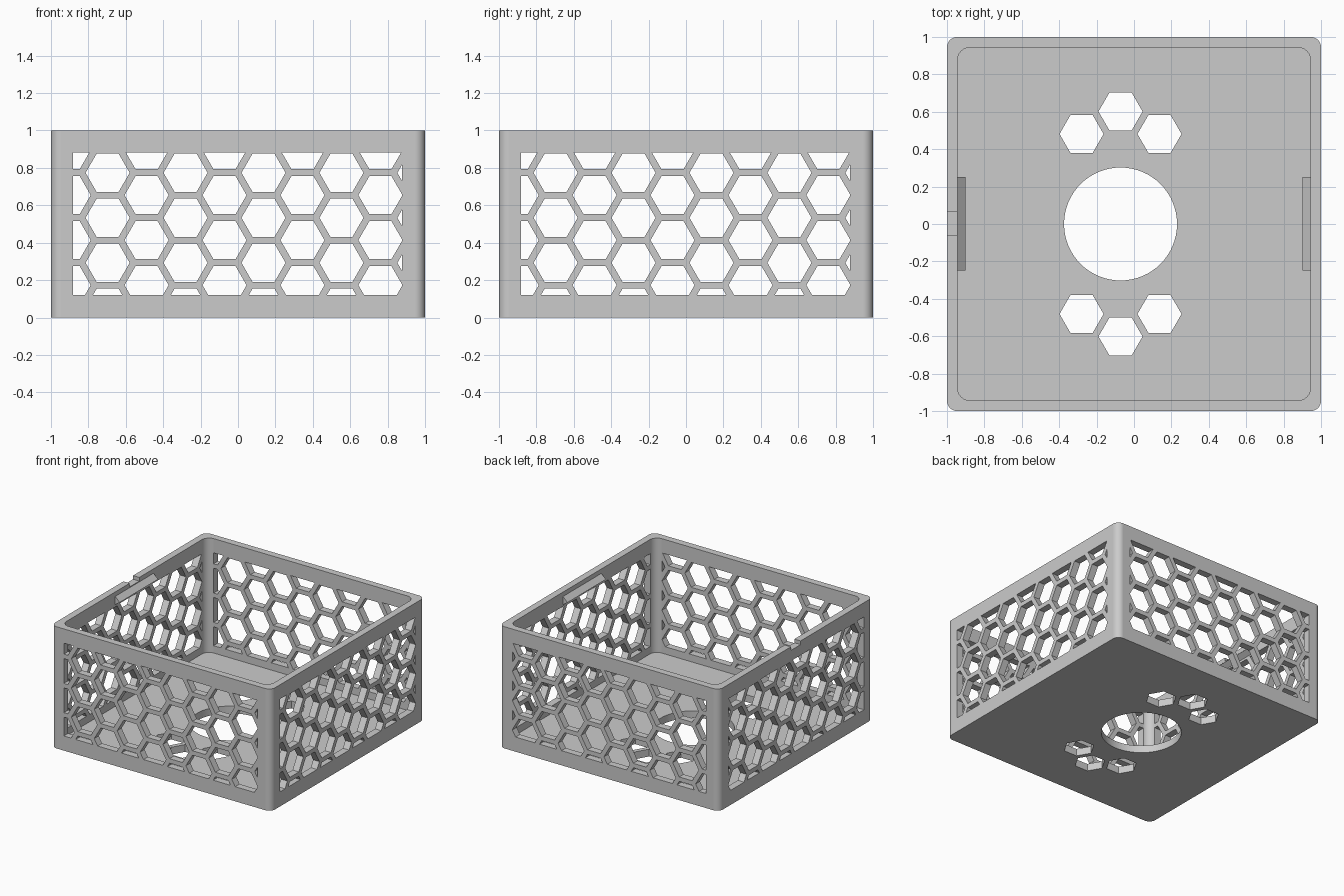
import bpy, bmesh, math
from mathutils import Matrix, Vector

cube = bpy.data.objects.get("Cube")
if cube:
    bpy.data.objects.remove(cube, do_unlink=True)

grey = bpy.data.materials.new("plain_grey")
grey.use_nodes = True
COLOUR = (0.6, 0.6, 0.6, 1)
grey.diffuse_color = COLOUR
grey.node_tree.nodes["Principled BSDF"].inputs["Base Color"].default_value = COLOUR

WALL, FLOOR = 0.057, 0.06
PITCH = 0.2406                      # honeycomb spacing
STEP = PITCH * math.sqrt(3) / 2     # column spacing
HEX_R = 0.204 / math.sqrt(3)        # corner radius of one cell
CENTRE = -0.072                     # middle column of the honeycomb

# Axis maps from the drawing plane (u, v, depth) to the model
FLAT = Matrix.Identity(3)
ALONG_X = Matrix(((1, 0, 0), (0, 0, 1), (0, 1, 0)))
ALONG_Y = Matrix(((0, 0, 1), (1, 0, 0), (0, 1, 0)))


def ring(u, v, r, n):
    return [(u + r * math.cos(math.tau * i / n), v + r * math.sin(math.tau * i / n))
            for i in range(n)]


def rounded_square(half, r, n=12):
    pts = []
    for q in range(4):
        a0 = q * math.pi / 2
        cx = (half - r) * (1 if q in (0, 3) else -1)
        cy = (half - r) * (1 if q < 2 else -1)
        for i in range(n + 1):
            a = a0 + i / n * math.pi / 2
            pts.append((cx + r * math.cos(a), cy + r * math.sin(a)))
    return pts


def prism(name, outlines, lo, hi, axes=FLAT, window=None):
    """Extrude flat outlines from depth lo to hi, clipped to an optional window."""
    bm = bmesh.new()
    for pts in outlines:
        bm.faces.new([bm.verts.new((u, v, lo)) for u, v in pts])
    if window:
        u0, u1, v0, v1 = window
        for co, no in (((u0, 0, 0), (-1, 0, 0)), ((u1, 0, 0), (1, 0, 0)),
                       ((0, v0, 0), (0, -1, 0)), ((0, v1, 0), (0, 1, 0))):
            bmesh.ops.bisect_plane(bm, geom=bm.verts[:] + bm.edges[:] + bm.faces[:],
                                   plane_co=co, plane_no=no, clear_outer=True)
    out = bmesh.ops.extrude_face_region(bm, geom=bm.faces[:], use_keep_orig=True)
    moved = [g for g in out["geom"] if isinstance(g, bmesh.types.BMVert)]
    bmesh.ops.translate(bm, verts=moved, vec=Vector((0, 0, hi - lo)))
    bmesh.ops.transform(bm, matrix=axes.to_4x4(), verts=bm.verts[:])
    bmesh.ops.recalc_face_normals(bm, faces=bm.faces[:])
    mesh = bpy.data.meshes.new(name)
    bm.to_mesh(mesh)
    bm.free()
    mesh.materials.append(grey)
    obj = bpy.data.objects.new(name, mesh)
    bpy.context.collection.objects.link(obj)
    return obj


def apply(obj, mod):
    bpy.ops.object.select_all(action="DESELECT")
    obj.select_set(True)
    bpy.context.view_layer.objects.active = obj
    bpy.ops.object.modifier_apply(modifier=mod.name)


def cut(obj, cutter):
    cutter.hide_render = True
    mod = obj.modifiers.new("cut", "BOOLEAN")
    mod.operation, mod.solver, mod.object = "DIFFERENCE", "EXACT", cutter
    apply(obj, mod)
    bpy.data.objects.remove(cutter, do_unlink=True)


# Open tray with rounded corners
tray = prism("honeycomb_tray", [rounded_square(1, 0.055)], 0, 1)
cut(tray, prism("cavity", [rounded_square(1 - WALL, 0.065)], FLOOR, 1.2))

# Honeycomb windows through both pairs of walls
cells = []
for col in range(-4, 6):
    base = 0.052 if col % 2 else 0.173
    for row in range(-1, 5):
        cells.append(ring(CENTRE + col * STEP, base + row * PITCH, HEX_R, 6))
for axes in (ALONG_X, ALONG_Y):
    cut(tray, prism("wall_cells", cells, -1.2, 1.2, axes, (-0.883, 0.878, 0.12, 0.883)))

# Floor opening with three cells on each side
holes = [ring(CENTRE, 0, 0.302, 64)]
for side in (-1, 1):
    holes.append(ring(CENTRE, side * 2.5 * PITCH, HEX_R, 6))
    for col in (-1, 1):
        holes.append(ring(CENTRE + col * STEP, side * 2 * PITCH, HEX_R, 6))
cut(tray, prism("floor_holes", holes, -0.1, 0.2))

# Shallow notch in the rim
notch = [(-1.1, -0.06), (-0.93, -0.06), (-0.93, 0.065), (-1.1, 0.065)]
cut(tray, prism("rim_notch", [notch], 0.97, 1.1))

# Smooth corners, flat walls
bpy.ops.object.shade_smooth_by_angle(angle=math.radians(30))
weighted = tray.modifiers.new("weighted_normals", "WEIGHTED_NORMAL")
weighted.keep_sharp = True

# Snap ridges inside the two side walls
for name, s in (("left_snap_ridge", 1), ("right_snap_ridge", -1)):
    profile = [(s * 0.95, 0.97), (s * 0.902, 0.925), (s * 0.95, 0.89)]
    prism(name, [profile], -0.248, 0.25, ALONG_X)
